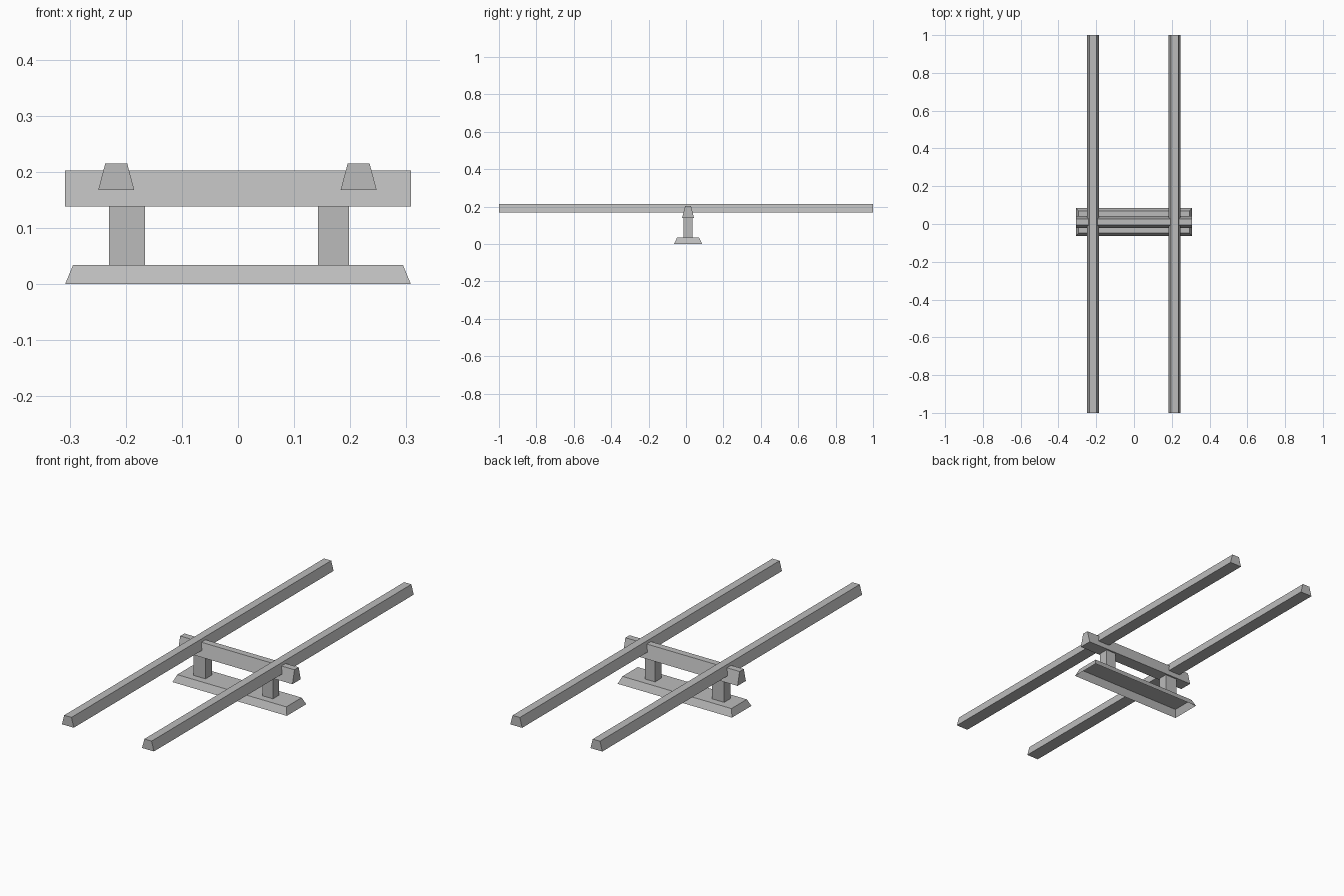
import bpy
import bmesh

cube = bpy.data.objects.get("Cube")
if cube:
    bpy.data.objects.remove(cube, do_unlink=True)

grey = bpy.data.materials.new("plain grey")
grey.use_nodes = True
colour = (0.5, 0.5, 0.5, 1)
grey.diffuse_color = colour
grey.node_tree.nodes["Principled BSDF"].inputs["Base Color"].default_value = colour


def block(name, centre, size, taper=(0, 0), open_bottom=False):
    """Box whose top edges are pulled in by taper on each side; centre z is its foot."""
    bm = bmesh.new()
    bmesh.ops.create_cube(bm, size=1)
    for v in bm.verts:
        top = v.co.z > 0
        for axis in (0, 1):
            half = size[axis] / 2 - (taper[axis] if top else 0)
            v.co[axis] = centre[axis] + (half if v.co[axis] > 0 else -half)
        v.co.z = centre[2] + (size[2] if top else 0)
    bm.normal_update()
    if open_bottom:
        under = [f for f in bm.faces if f.normal.z < -0.9]
        bmesh.ops.delete(bm, geom=under, context='FACES_ONLY')
    mesh = bpy.data.meshes.new(name)
    bm.to_mesh(mesh)
    bm.free()
    mesh.materials.append(grey)
    obj = bpy.data.objects.new(name, mesh)
    bpy.context.collection.objects.link(obj)
    return obj


mid_y = 0.011

# Hollow bevelled foot and the crossbeam above it
block("base_plate", (0, mid_y, 0), (0.616, 0.15, 0.034), (0.014, 0.016), True)
block("crossbeam", (0, mid_y, 0.138), (0.616, 0.064, 0.064), (0, 0.016))

# Posts between foot and beam, slightly different widths
block("right_post", (-0.198, mid_y, 0.034), (0.064, 0.048, 0.104))
block("left_post", (0.17, mid_y, 0.034), (0.055, 0.048, 0.104))

# Long rails with a trapezoid section
for name, x in (("right_rail", -0.217), ("left_rail", 0.215)):
    block(name, (x, 0, 0.168), (0.064, 2, 0.047), (0.0125, 0))
